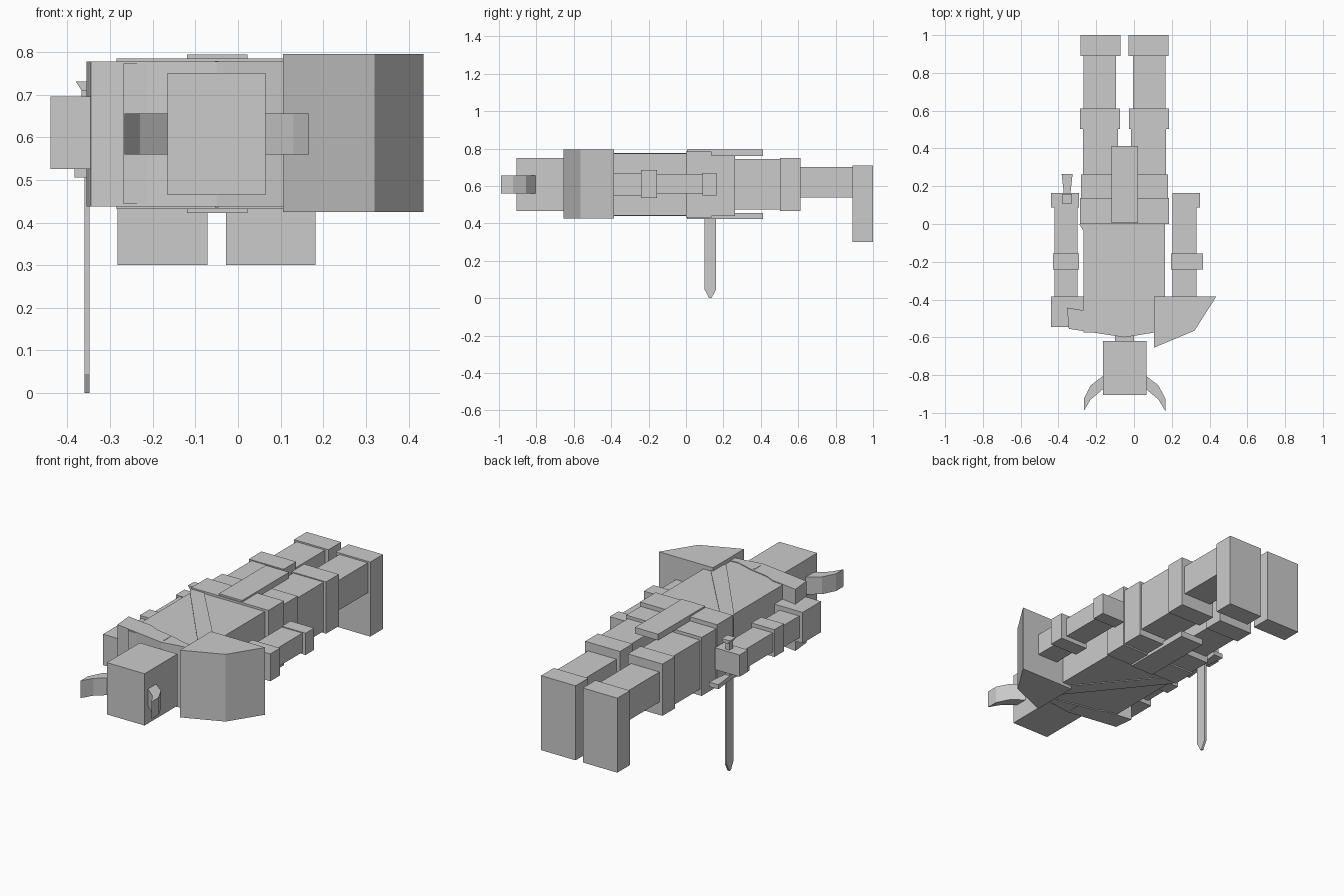
import bpy, bmesh


def prism(name, pts, lo, hi, axis='z'):
    """Extrude a 2D outline along an axis (z: points are x,y; x: points are y,z; y: points are x,z)."""
    def place(p, d):
        return {'z': (p[0], p[1], d), 'x': (d, p[0], p[1]), 'y': (p[0], d, p[1])}[axis]
    bm = bmesh.new()
    face = bm.faces.new([bm.verts.new(place(p, lo)) for p in pts])
    ext = bmesh.ops.extrude_face_region(bm, geom=[face])
    step = place((0, 0), hi - lo)
    bmesh.ops.translate(bm, vec=step,
                        verts=[v for v in ext['geom'] if isinstance(v, bmesh.types.BMVert)])
    bmesh.ops.recalc_face_normals(bm, faces=bm.faces)
    me = bpy.data.meshes.new(name)
    bm.to_mesh(me)
    bm.free()
    ob = bpy.data.objects.new(name, me)
    bpy.context.collection.objects.link(ob)
    return ob


def box(name, x, y, z):
    return prism(name, [(x[0], y[0]), (x[1], y[0]), (x[1], y[1]), (x[0], y[1])], *z)


CX = -0.05  # body centre line

# Head, neck and curved horns
box("head", (-0.165, 0.065), (-0.905, -0.62), (0.465, 0.75))
box("neck", (-0.1, 0.0), (-0.63, -0.57), (0.55, 0.67))
horn = [(0.10, -0.805), (0.115, -0.805), (0.18, -0.855), (0.216, -0.925), (0.216, -0.99),
        (0.18, -0.93), (0.115, -0.875), (0.10, -0.875)]
for side, s in (("left", -1), ("right", 1)):
    prism(side + "_horn", [(CX + s * px, py) for px, py in horn], 0.56, 0.655)

# Torso, diagonal sash and torn shawl wrapped around it
box("torso", (-0.268, 0.163), (-0.575, 0.0), (0.443, 0.773))
prism("diagonal_sash", [(-0.29, 0.0), (-0.272, -0.03), (0.09, -0.48), (0.166, -0.5),
                        (0.166, -0.44), (-0.21, 0.005)], 0.439, 0.777)
prism("shawl", [(-0.345, -0.555), (-0.05, -0.6), (0.166, -0.565), (0.166, -0.53), (0.06, -0.54),
                (-0.04, -0.51), (-0.15, -0.49), (-0.2, -0.465), (-0.28, -0.455), (-0.355, -0.443)],
      0.438, 0.777)
box("shawl_pin", (-0.054, -0.046), (-0.575, -0.52), (0.435, 0.779))

# Shoulders
prism("large_pauldron", [(0.105, -0.385), (0.435, -0.385), (0.32, -0.565), (0.105, -0.655)],
      0.425, 0.795)
box("left_shoulder", (-0.44, -0.265), (-0.545, -0.385), (0.525, 0.695))

# Arms with elbow bands and hands
for side, arm, band, hand in (
        ("left", (-0.42, -0.30), (-0.43, -0.29), (-0.44, -0.29)),
        ("right", (0.205, 0.33), (0.195, 0.365), (0.205, 0.35))):
    box(side + "_upper_arm", arm, (-0.39, -0.22), (0.55, 0.67))
    box(side + "_elbow", band, (-0.24, -0.155), (0.535, 0.685))
    box(side + "_forearm", arm, (-0.17, 0.1), (0.56, 0.665))
    box(side + "_hand", hand, (0.088, 0.163), (0.55, 0.67))

# Belt and tabard plates
box("belt", (-0.285, 0.185), (0.0, 0.137), (0.432, 0.785))
box("upper_tabard", (-0.12, 0.022), (0.005, 0.413), (0.76, 0.794))
box("lower_tabard", (-0.12, 0.022), (0.005, 0.413), (0.422, 0.456))

# Legs
for side, s in (("left", -1), ("right", 1)):
    def span(a, b):
        return tuple(sorted((CX + s * a, CX + s * b)))
    box(side + "_tasset", span(0.025, 0.23), (0.13, 0.263), (0.44, 0.762))
    box(side + "_thigh", span(0.035, 0.22), (0.25, 0.51), (0.475, 0.745))
    box(side + "_knee", span(0.024, 0.235), (0.502, 0.612), (0.465, 0.75))
    box(side + "_shin", span(0.044, 0.217), (0.6, 0.9), (0.537, 0.702))
    box(side + "_foot", span(0.022, 0.232), (0.89, 1.0), (0.3, 0.71))

# Sword held point down in the left hand
SX, SY = -0.354, 0.13
prism("sword_blade", [(SY - 0.03, 0.53), (SY - 0.03, 0.045), (SY - 0.006, 0.0),
                      (SY + 0.006, 0.0), (SY + 0.03, 0.045), (SY + 0.03, 0.53)],
      SX - 0.006, SX + 0.006, 'x')
prism("sword_guard", [(SX - 0.029, SY + 0.135), (SX - 0.014, SY), (SX - 0.029, SY - 0.135),
                      (SX + 0.029, SY - 0.135), (SX + 0.014, SY), (SX + 0.029, SY + 0.135)],
      0.505, 0.53)
box("sword_grip", (SX - 0.013, SX + 0.013), (SY - 0.015, SY + 0.015), (0.52, 0.712))
prism("sword_pommel", [(SX - 0.013, 0.71), (SX + 0.013, 0.71), (SX + 0.026, 0.73),
                       (SX - 0.026, 0.73)], SY - 0.022, SY + 0.03, 'y')
